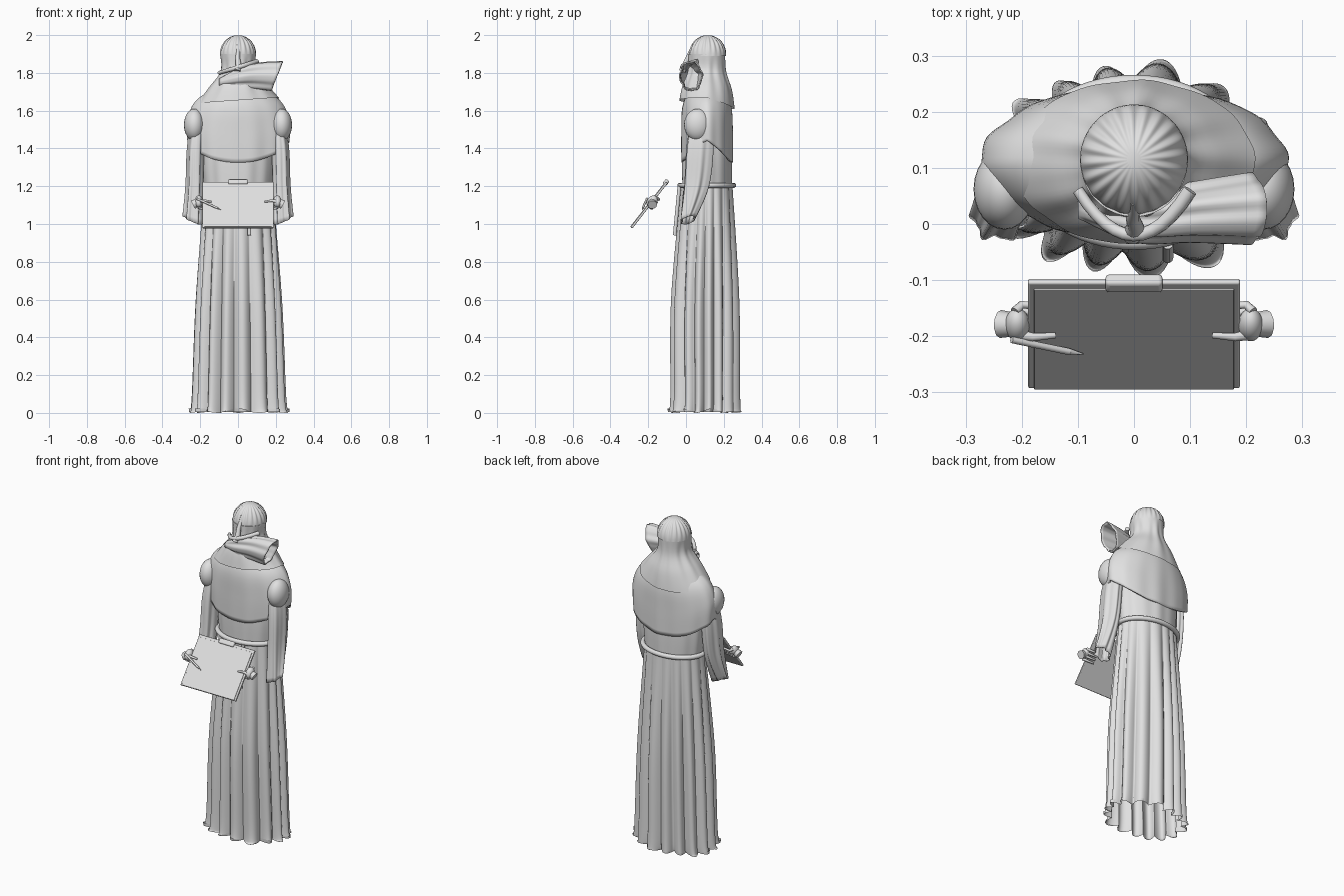
import bpy, bmesh, math
from math import sin, cos, tau
from mathutils import Matrix, Vector

if "Cube" in bpy.data.objects:
    bpy.data.objects.remove(bpy.data.objects["Cube"], do_unlink=True)

SPINE = .11  # depth of the body's centre line

stone = bpy.data.materials.new("pale_grey")
stone.use_nodes = True
grey = (.75, .75, .75, 1)
stone.diffuse_color = grey
stone.node_tree.nodes["Principled BSDF"].inputs["Base Color"].default_value = grey


def finish(name, bm, matrix=Matrix(), angle=60):
    """Turn a bmesh into a shaded object in the stone material."""
    bmesh.ops.recalc_face_normals(bm, faces=bm.faces)
    mesh = bpy.data.meshes.new(name)
    bm.to_mesh(mesh)
    bm.free()
    mesh.materials.append(stone)
    part = bpy.data.objects.new(name, mesh)
    bpy.context.collection.objects.link(part)
    part.matrix_world = matrix
    bpy.ops.object.select_all(action='DESELECT')
    part.select_set(True)
    bpy.context.view_layer.objects.active = part
    bpy.ops.object.shade_smooth_by_angle(angle=math.radians(angle))
    return part


def ring(z, wide, deep, fold=0, x=0, y=SPINE):
    return Vector((x, y, z, wide, deep, fold))


def between(keys, steps):
    """Smoothly fill in rings between the key rings."""
    filled = []
    for k in range(len(keys) - 1):
        a, b = keys[k], keys[k + 1]
        before, after = keys[max(k - 1, 0)], keys[min(k + 2, len(keys) - 1)]
        for step in range(steps):
            u = step / steps
            leave, arrive = (b - before) / 2, (after - a) / 2
            ease = u * u * (3 - 2 * u)
            filled.append(a.lerp(b, ease) + leave * (u * (1 - u) ** 2) - arrive * (u * u * (1 - u)))
    return filled + [keys[-1]]


def flat(angle, rise):
    return 0


def cloth(name, keys, fold=flat, shift=flat, sides=96, steps=5, thickness=0, cap=True, matrix=Matrix()):
    """Folded cloth through elliptical rings; shift raises or lowers points of a ring."""
    bm = bmesh.new()
    rows = []
    rings = between(keys, steps)
    for index, (x, y, z, wide, deep, depth) in enumerate(rings):
        rise = index / (len(rings) - 1)
        row = []
        for side in range(sides):
            angle = tau * side / sides
            crease = depth * fold(angle, rise)
            row.append(bm.verts.new(matrix @ Vector((
                x + (wide + crease) * cos(angle),
                y + (deep + crease) * sin(angle),
                z + shift(angle, rise)))))
        rows.append(row)
    for low, high in zip(rows, rows[1:]):
        for i in range(sides):
            bm.faces.new((low[i - 1], low[i], high[i], high[i - 1]))
    if cap:
        bm.faces.new(rows[-1])
    part = finish(name, bm, angle=75)
    if thickness:
        part.modifiers.new("cloth_thickness", 'SOLIDIFY').thickness = thickness


def box(name, size, matrix, rounding):
    bm = bmesh.new()
    bmesh.ops.create_cube(bm, size=1, matrix=Matrix.Diagonal(size).to_4x4())
    bevel = finish(name, bm, matrix, angle=30).modifiers.new("rounded_edges", 'BEVEL')
    bevel.width, bevel.segments = rounding, 3


def ball(name, size, matrix):
    bm = bmesh.new()
    bmesh.ops.create_uvsphere(bm, u_segments=24, v_segments=16, radius=1)
    finish(name, bm, matrix @ Matrix.Diagonal(size).to_4x4())


def tube(name, points, start, end, matrix=Matrix(), cyclic=False):
    """Round strand along points, tapering from start to end radius."""
    curve = bpy.data.curves.new(name, 'CURVE')
    curve.dimensions = '3D'
    curve.bevel_depth, curve.bevel_resolution, curve.use_fill_caps = 1, 3, True
    spline = curve.splines.new('POLY')
    spline.points.add(len(points) - 1)
    spline.use_cyclic_u = cyclic
    for index, (target, point) in enumerate(zip(spline.points, points)):
        target.co = (matrix @ Vector(point)).to_4d()
        target.radius = start + (end - start) * index / (len(points) - 1)
    curve.materials.append(stone)
    bpy.context.collection.objects.link(bpy.data.objects.new(name, curve))


# Fold patterns and hem shapes
def pleats(angle, rise):
    return 2 * abs(sin(8 * angle + sin(3 * angle) / 2 + .3)) - 1.3 + .3 * sin(5 * angle + 1)


def ripples(angle, rise):
    return .6 * sin(9 * angle + 1) + .4 * sin(14 * angle)


def gathers(angle, rise):
    return sin(20 * angle) * sin(rise * math.pi)


def sleeve_folds(angle, rise):
    return sin(6 * angle + 1) + .4 * sin(11 * angle)


def wavy_hem(angle, rise):
    return .012 * (1 + sin(7 * angle)) * max(0, 1 - 15 * rise)


def cape_hem(angle, rise):
    return (1 - rise) * (.02 - .115 * abs(sin(angle)) ** 1.3)


def hood_hem(angle, rise):
    return (1 - rise) ** 2 * (.015 * cos(angle) - .045 * max(0, sin(angle)))


def cuff_slant(angle, rise):
    return (1 - rise) ** 4 * (.02 * cos(angle) + .01 * sin(angle))


def cowl_slant(angle, rise):
    return .03 * rise * sin(angle)


# Pleated skirt and torso
cloth("robe_skirt", [
    ring(z=0, wide=.25, deep=.176, fold=.026, y=.095),
    ring(z=.08, wide=.24, deep=.172, fold=.018, y=.1),
    ring(z=.6, wide=.22, deep=.17, fold=.015, y=.1),
    ring(z=1.2, wide=.18, deep=.134, fold=.004)], pleats, wavy_hem, sides=240, steps=10, cap=False)
cloth("robe_torso", [
    ring(z=1.19, wide=.18, deep=.13, fold=.003),
    ring(z=1.4, wide=.19, deep=.13, fold=.003),
    ring(z=1.65, wide=.13, deep=.1)], ripples)

# Rope belt and its hanging end
loop = [(.193 * cos(tau * i / 64), SPINE + .142 * sin(tau * i / 64), 1.205) for i in range(64)]
tube("rope_belt", loop, start=.014, end=.014, cyclic=True)
tube("rope_end", [(.06, -.035, 1.2), (.06, -.06, .94)], start=.01, end=.01)

# Shoulder cape, dipping at front and back
cloth("shoulder_cape", [
    ring(z=1.42, wide=.27, deep=.136, fold=.004),
    ring(z=1.54, wide=.27, deep=.136, fold=.003),
    ring(z=1.65, wide=.22, deep=.13, fold=.001),
    ring(z=1.73, wide=.1, deep=.09)], ripples, cape_hem, thickness=.01)

# Hood drape and its gathered crown
cloth("hood_drape", [
    ring(z=1.655, wide=.215, deep=.146, fold=.002),
    ring(z=1.73, wide=.155, deep=.13, fold=.004),
    ring(z=1.81, wide=.093, deep=.1, fold=.004),
    ring(z=1.9, wide=.095, deep=.097)], ripples, hood_hem)
dome = [tau / 4 * k / 12 for k in range(12)]
cloth("hood_crown", [
    ring(z=1.89 + .11 * sin(a), wide=.096 * cos(a), deep=.098 * cos(a), fold=.003, y=.115)
    for a in dome], gathers, sides=160, steps=1)

# Twisted gather and rolled edge at the front of the hood
tube("hood_twist", [(.015 * sin(3 * k) / 2, .04 - .015 * k, 1.95 - .035 * k) for k in range(5)],
     start=.007, end=.018)
arc = [k / 6 - 1 for k in range(13)]
tube("hood_roll", [(.1 * u, .08 * u * u - .02, 1.83 + .03 * u) for u in arc], start=.01, end=.013)

# Loose cowl folded over the left shoulder, lying along x and open at its end
along_x = Matrix(((0, 0, 1), (1, 0, 0), (0, 1, 0))).to_4x4()
cloth("folded_cowl", [
    ring(z=-.1, wide=.02, deep=.02, x=.03, y=1.75),
    ring(z=0, wide=.04, deep=.055, fold=.004, x=.01, y=1.775),
    ring(z=.1, wide=.05, deep=.07, fold=.004, x=.02, y=1.785),
    ring(z=.207, wide=.062, deep=.08, fold=.003, x=.027, y=1.783)],
    sleeve_folds, cowl_slant, sides=60, thickness=.007, cap=False, matrix=along_x)

# Tilted writing board, sheet and clip
tilt = Matrix.Translation((0, -.195, 1.1)) @ Matrix.Rotation(math.radians(-38), 4, 'X')


def on_board(x, out, up):
    return tilt @ Matrix.Translation((x, -out, up))


box("board", (.378, .012, .306), tilt, rounding=.004)
box("sheet", (.356, .004, .288), on_board(x=0, out=.007, up=-.007), rounding=.001)
box("clip", (.102, .024, .03), on_board(x=0, out=.004, up=.15), rounding=.007)

# Sleeves, shoulders and hands on both sides
for side, s in (("left", 1), ("right", -1)):
    mirror = Matrix.Diagonal((s, 1, 1)).to_4x4()
    cloth(side + "_sleeve", [
        ring(z=1.02, wide=.047, deep=.038, fold=.006, x=.24, y=.01),
        ring(z=1.2, wide=.042, deep=.066, fold=.005, x=.23, y=.055),
        ring(z=1.42, wide=.042, deep=.072, fold=.003, x=.223, y=.075),
        ring(z=1.6, wide=.03, deep=.05, x=.2, y=.09)],
        sleeve_folds, cuff_slant, sides=64, thickness=.004, matrix=mirror)
    ball(side + "_shoulder_puff", (.055, .072, .085), Matrix.Translation((.231 * s, .062, 1.525)))

    grip = tilt @ mirror
    ball(side + "_palm", (.022, .026, .034), on_board(x=.208 * s, out=0, up=.025))
    tube(side + "_wrist", [(.205, 0, .025), (.238, .012, .012)], start=.02, end=.025, matrix=grip)
    tube(side + "_thumb", [(.208, -.012, .012), (.18, -.02, .015), (.14, -.014, .012)],
         start=.01, end=.005, matrix=grip)
    for finger in range(4):
        up = .055 - .02 * finger
        tube(f"{side}_finger_{finger + 1}", [(.212, .006, up), (.2, .022, up), (.14, .016, up)],
             start=.009, end=.006, matrix=grip)

# Pencil in the right hand
tube("pencil", [(-.218, -.03, .02), (-.115, -.018, -.03)], start=.006, end=.006, matrix=tilt)
tube("pencil_tip", [(-.115, -.018, -.03), (-.09, -.014, -.042)], start=.006, end=.001, matrix=tilt)
